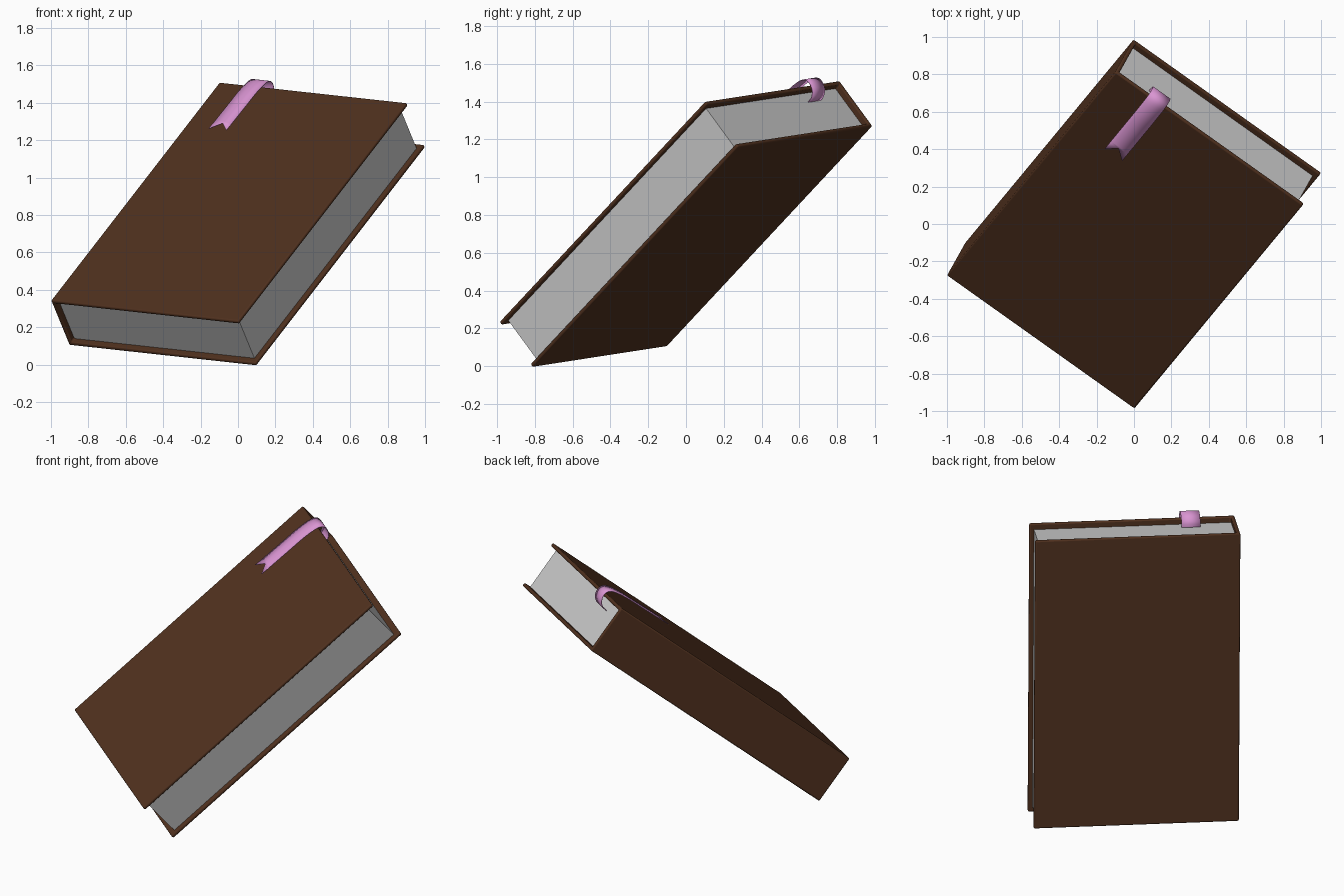
import bpy, bmesh
from mathutils import Vector, Matrix

if "Cube" in bpy.data.objects:
    bpy.data.objects.remove(bpy.data.objects["Cube"])

# Book frame: u = spine to fore edge, v = foot to head, n = out of the top cover
U, V, T = 1.235, 1.835, 0.314      # width, length, thickness
COVER = 0.022                      # board thickness
u = Vector((0.812, -0.577, -0.089)).normalized()
v = Vector((0.494, 0.592, 0.636))
v = (v - u * v.dot(u)).normalized()
n = u.cross(v)
TILT = Matrix.Translation((0, 0, 0.752)) @ Matrix((u, v, n)).transposed().to_4x4()
TILT = TILT @ Matrix.Translation((-U / 2, -V / 2, -T / 2))


def material(name, rgb):
    m = bpy.data.materials.new(name)
    m.diffuse_color = (*rgb, 1)
    m.use_nodes = True
    m.node_tree.nodes["Principled BSDF"].inputs["Base Color"].default_value = m.diffuse_color
    return m


def add_object(name, bm, mat=None):
    bmesh.ops.recalc_face_normals(bm, faces=bm.faces)
    mesh = bpy.data.meshes.new(name)
    bm.to_mesh(mesh)
    bm.free()
    ob = bpy.data.objects.new(name, mesh)
    bpy.context.collection.objects.link(ob)
    ob.matrix_world = TILT
    if mat:
        mesh.materials.append(mat)
    return ob


def extrude_profile(profile, y0, y1):
    bm = bmesh.new()
    face = bm.faces.new([bm.verts.new((x, y0, z)) for x, z in profile])
    geom = bmesh.ops.extrude_face_region(bm, geom=[face])["geom"]
    verts = [g for g in geom if isinstance(g, bmesh.types.BMVert)]
    bmesh.ops.translate(bm, verts=verts, vec=(0, y1 - y0, 0))
    return bm


def smooth(ob):
    bpy.ops.object.select_all(action='DESELECT')
    ob.select_set(True)
    bpy.context.view_layer.objects.active = ob
    bpy.ops.object.shade_smooth_by_angle()


# Cover: both boards and the spine as one U-shaped profile with rounded edges
c = COVER
cover = add_object("cover", extrude_profile(
    [(0, 0), (U, 0), (U, c), (c, c), (c, T - c), (U, T - c), (U, T), (0, T)], 0, V),
    material("brown_cover", (0.08, 0.03, 0.013)))
bevel = cover.modifiers.new("rounded_edges", 'BEVEL')
bevel.width, bevel.segments = 0.009, 3
smooth(cover)

# Page block, set in from the cover edges
add_object("pages", extrude_profile(
    [(c, c), (U - 0.027, c), (U - 0.027, T - c), (c, T - c)], 0.035, V - 0.037))

# Bookmark ribbon: curls out of the pages, over the cover edge, to a notched tail
# path as (v from the head edge, n from the top cover)
path = [(-0.04, -0.08), (-0.005, -0.075), (0.025, -0.05), (0.037, -0.01), (0.025, 0.022),
        (-0.015, 0.04), (-0.10, 0.05), (-0.21, 0.052), (-0.32, 0.054), (-0.375, 0.055)]
pts = [Vector(p) for p in path]
pts = [2 * pts[0] - pts[1]] + pts + [2 * pts[-1] - pts[-2]]
line = []
for a, b, d, e in zip(pts, pts[1:], pts[2:], pts[3:]):
    for i in range(4):
        t = i / 4
        line.append(0.5 * (2 * b + (d - a) * t + (2 * a - 5 * b + 4 * d - e) * t * t
                           + (3 * b - a - 3 * d + e) * t ** 3))
line.append(pts[-2])
bm = bmesh.new()
LEFT, MID, RIGHT = 0.213, 0.27, 0.327
rows = [[bm.verts.new((x, V + p.x, T + p.y)) for x in (LEFT, MID, RIGHT)] for p in line]
for r, s in zip(rows, rows[1:]):
    for k in (0, 1):
        bm.faces.new((r[k], r[k + 1], s[k + 1], s[k]))
for k in (0, 2):                   # swallowtail tips
    tip = bm.verts.new((rows[-1][k].co.x, V - 0.43, T + 0.057))
    bm.faces.new((rows[-1][k], rows[-1][1], tip))
ribbon = add_object("bookmark_ribbon", bm, material("pink_ribbon", (0.7, 0.3, 0.65)))
solid = ribbon.modifiers.new("thickness", 'SOLIDIFY')
solid.thickness, solid.offset = 0.004, 0
smooth(ribbon)
